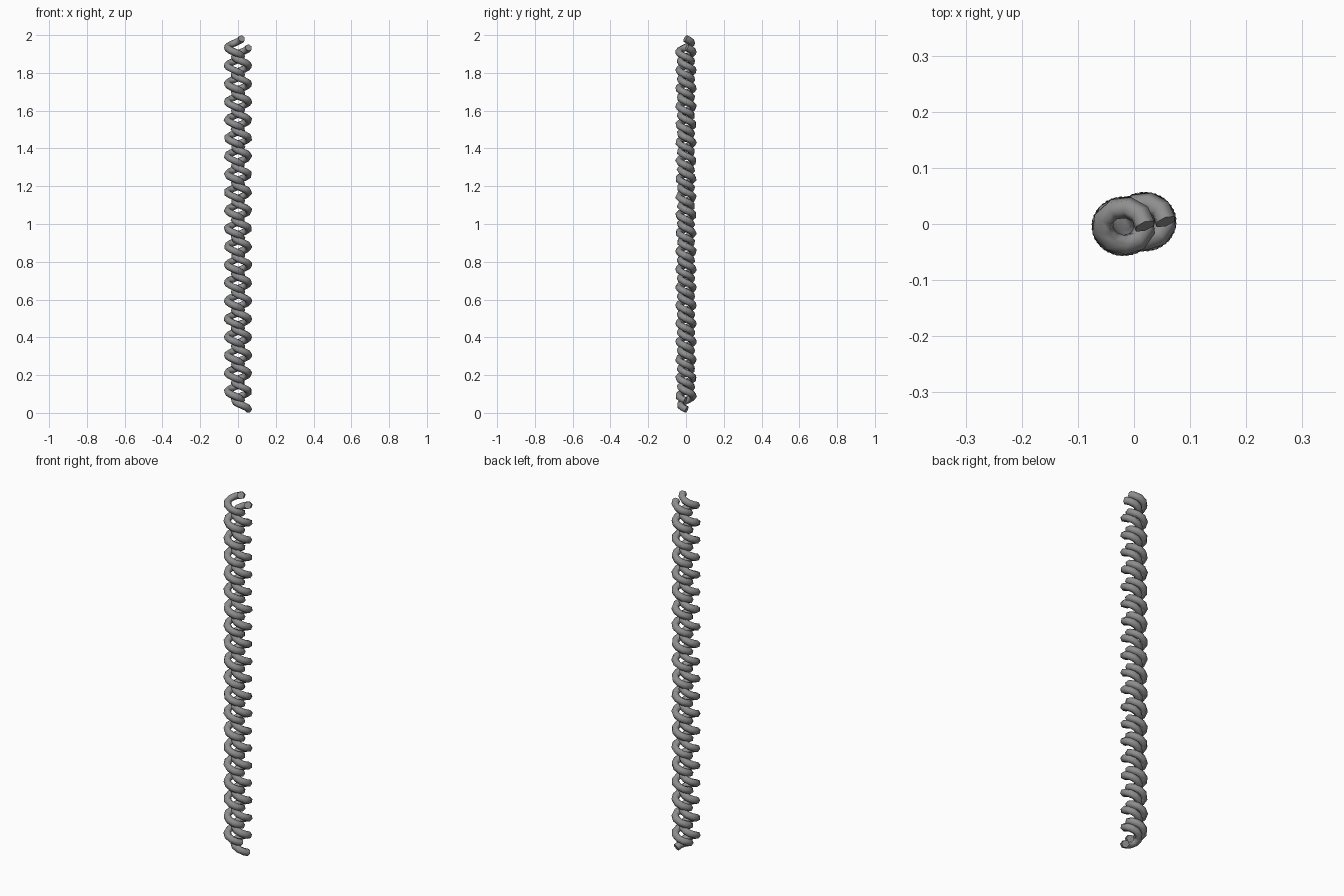
import bpy, math

if "Cube" in bpy.data.objects:
    bpy.data.objects.remove(bpy.data.objects["Cube"])

TURNS, POINTS = 20, 188
PITCH, TUBE = 0.0958, 0.0195
RX, RY = 0.038, 0.034

grey = bpy.data.materials.new("dark_grey")
grey.diffuse_color = (0.27, 0.27, 0.27, 1)
grey.use_nodes = True
grey.node_tree.nodes["Principled BSDF"].inputs["Base Color"].default_value = grey.diffuse_color


def strand(name, cx, cy, z0):
    # Left-handed coil: a six-sided tube swept along a helix
    curve = bpy.data.curves.new(name, 'CURVE')
    curve.dimensions = '3D'
    curve.bevel_depth = TUBE
    curve.bevel_resolution = 1
    curve.use_fill_caps = True
    path = curve.splines.new('POLY')
    path.points.add(POINTS - 1)
    for i, p in enumerate(path.points):
        t = TURNS * i / (POINTS - 1)
        a = -2 * math.pi * t
        p.co = (cx + RX * math.cos(a), cy + RY * math.sin(a), z0 + PITCH * t, 1)
    obj = bpy.data.objects.new(name, curve)
    bpy.context.collection.objects.link(obj)
    bpy.ops.object.select_all(action='DESELECT')
    obj.select_set(True)
    bpy.context.view_layer.objects.active = obj
    bpy.ops.object.convert(target='MESH')
    obj = bpy.context.view_layer.objects.active
    obj.data.materials.append(grey)
    bpy.ops.object.shade_smooth_by_angle(angle=math.radians(65))


# Two interlocked strands, half a pitch apart in height
strand("right_strand", 0.0185, 0.004, 0.018)
strand("left_strand", -0.0185, -0.004, 0.018 + PITCH / 2)
